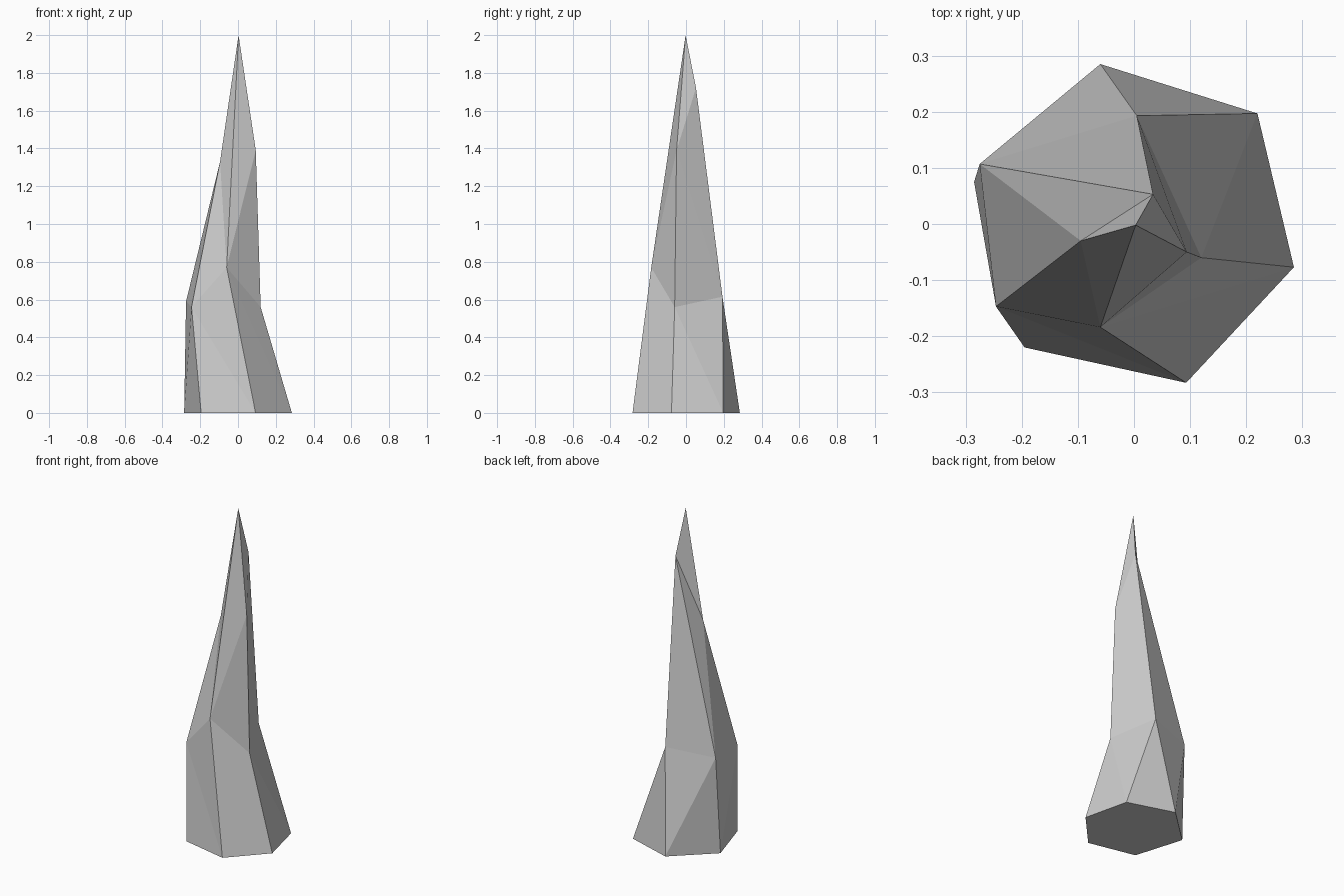
import bpy, bmesh

if "Cube" in bpy.data.objects:
    bpy.data.objects.remove(bpy.data.objects["Cube"])

# Rings of the faceted spike, counter-clockwise seen from above
base = [(0.285, -0.077, 0), (0.22, 0.197, 0), (-0.06, 0.285, 0),
        (-0.285, 0.075, 0), (-0.195, -0.22, 0), (0.093, -0.283, 0)]
middle = [(0.12, -0.06, 0.56), (0.005, 0.193, 0.615), (-0.275, 0.107, 0.59),
          (-0.246, -0.147, 0.56), (-0.06, -0.184, 0.77)]
# Three shoulder points, then the tip
upper = [(0.094, -0.05, 1.39), (0.034, 0.053, 1.72), (-0.095, -0.03, 1.33),
         (0.003, -0.002, 2.0)]

bm = bmesh.new()


def ring(points):
    return [bm.verts.new(p) for p in points]


def stitch(low, up, pattern):
    """Join two rings with triangles: L steps along the lower ring, U the upper."""
    i = j = 0
    for step in pattern:
        a, b = low[i % len(low)], up[j % len(up)]
        if step == "L":
            i += 1
            bm.faces.new((a, low[i % len(low)], b))
        else:
            j += 1
            bm.faces.new((a, up[j % len(up)], b))


low, mid, top = ring(base), ring(middle), ring(upper)
bm.faces.new(low[::-1])
stitch(low, mid, "LULULULLULU")
stitch(mid, top, "LULULLUUL")

# Facets closing the tip
for k in range(2):
    bm.faces.new((top[k], top[k + 1], top[3]))

bmesh.ops.recalc_face_normals(bm, faces=bm.faces)
mesh = bpy.data.meshes.new("rock_spike")
bm.to_mesh(mesh)
bm.free()
spike = bpy.data.objects.new("rock_spike", mesh)
bpy.context.collection.objects.link(spike)
